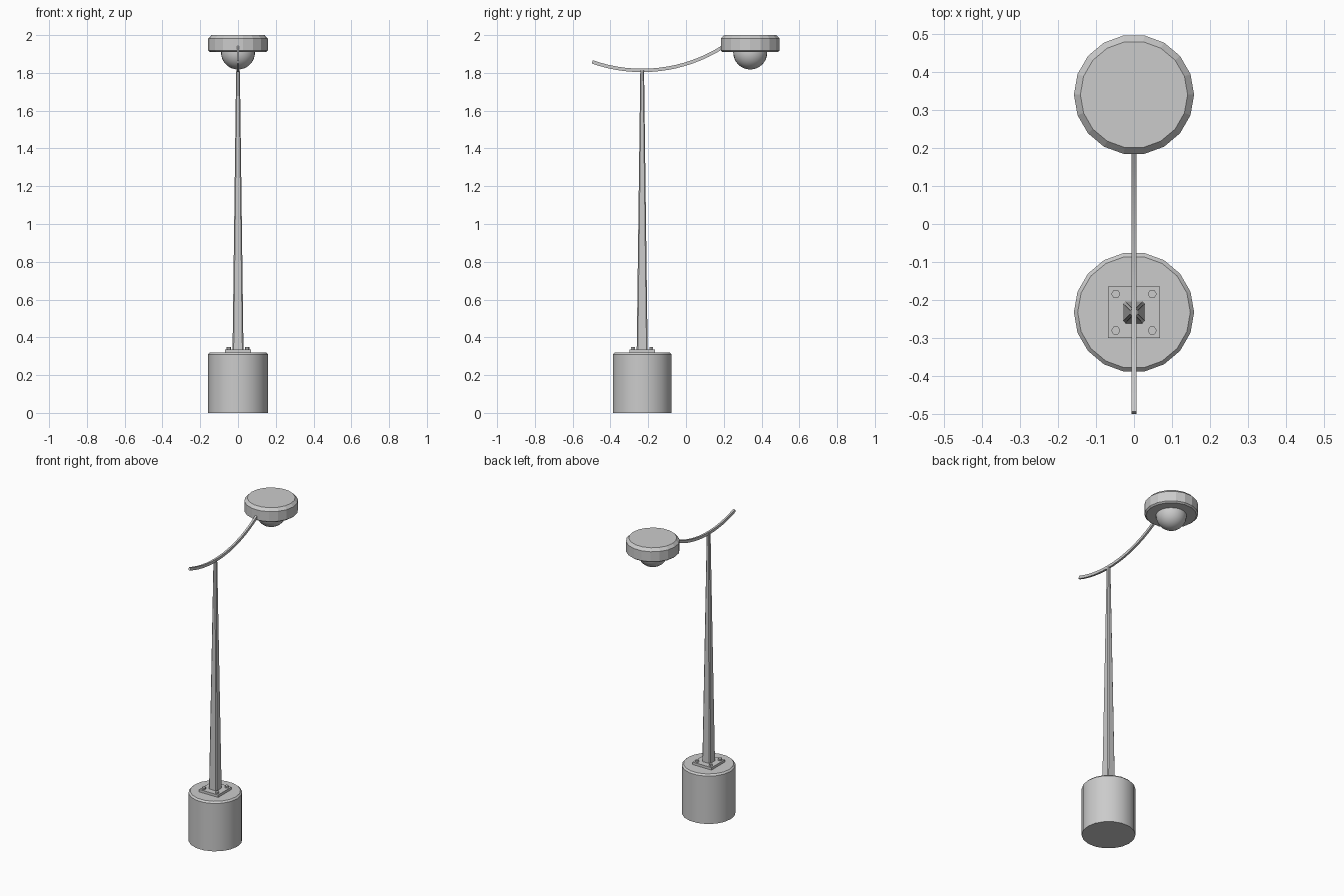
import bpy, bmesh, math

if "Cube" in bpy.data.objects:
    bpy.data.objects.remove(bpy.data.objects["Cube"])

POLE_Y, HEAD_Y = -0.232, 0.34


def add_object(name, bm, smooth=False):
    bmesh.ops.recalc_face_normals(bm, faces=bm.faces)
    mesh = bpy.data.meshes.new(name)
    bm.to_mesh(mesh)
    bm.free()
    obj = bpy.data.objects.new(name, mesh)
    bpy.context.collection.objects.link(obj)
    if smooth:
        bpy.ops.object.select_all(action='DESELECT')
        obj.select_set(True)
        bpy.context.view_layer.objects.active = obj
        bpy.ops.object.shade_smooth_by_angle(angle=math.radians(35))
    return obj


def loft(name, rings, smooth=False):
    """Skin a list of equal-length point rings and cap both ends."""
    bm = bmesh.new()
    loops = [[bm.verts.new(p) for p in ring] for ring in rings]
    n = len(loops[0])
    for a, b in zip(loops, loops[1:]):
        for i in range(n):
            j = (i + 1) % n
            bm.faces.new((a[i], a[j], b[j], b[i]))
    bm.faces.new(loops[0])
    bm.faces.new(loops[-1])
    return add_object(name, bm, smooth)


def circle(x, y, z, r, n):
    return [(x + r * math.cos(2 * math.pi * i / n),
             y + r * math.sin(2 * math.pi * i / n), z) for i in range(n)]


def lathe(name, x, y, profile, n, smooth=False):
    return loft(name, [circle(x, y, z, r, n) for r, z in profile], smooth)


def chamfered_square(h, c, z):
    k = h - c
    pts = [(h, -k), (h, k), (k, h), (-k, h), (-h, k), (-h, -k), (-k, -h), (k, -h)]
    return [(x, POLE_Y + y, z) for x, y in pts]


# Round footing with a softened top edge
lathe("footing", 0, POLE_Y, [(0.158, 0), (0.158, 0.31), (0.148, 0.32)], 18, True)

# Mounting plate and hex bolts
bm = bmesh.new()
bmesh.ops.create_cube(bm, size=1)
for v in bm.verts:
    v.co = (v.co.x * 0.136, POLE_Y + v.co.y * 0.136, 0.325 + v.co.z * 0.022)
add_object("mounting_plate", bm)
for sx in (-1, 1):
    for sy in (-1, 1):
        lathe("bolt", sx * 0.048, POLE_Y + sy * 0.048,
              [(0.012, 0.33), (0.012, 0.348)], 6)

# Tapered square pole with chamfered corners
loft("pole", [chamfered_square(0.029, 0.006, 0.33),
              chamfered_square(0.010, 0.005, 1.812)])

# Curved arm: rectangular section swept along an arc
R, HW, HT = 0.795, 0.0065, 0.009
rings = []
for i in range(17):
    a = math.radians(-19.4 + i * (19.4 + 32.5) / 16)
    rings.append([(x, POLE_Y + (R + t) * math.sin(a), 1.813 + R - (R + t) * math.cos(a))
                  for x, t in ((-HW, -HT), (HW, -HT), (HW, HT), (-HW, HT))])
loft("arm", rings, True)

# Lamp head
lathe("lamp_head", 0, HEAD_Y,
      [(0.148, 1.91), (0.158, 1.918), (0.158, 1.982), (0.141, 2.0)], 18)

# Bulb dome below the head
bm = bmesh.new()
bmesh.ops.create_uvsphere(bm, u_segments=24, v_segments=16, radius=0.09)
bmesh.ops.bisect_plane(bm, geom=bm.verts[:] + bm.edges[:] + bm.faces[:],
                       plane_co=(0, 0, 0.005), plane_no=(0, 0, 1), clear_outer=True)
bmesh.ops.translate(bm, verts=bm.verts, vec=(0, HEAD_Y, 1.908))
add_object("bulb", bm, True)
